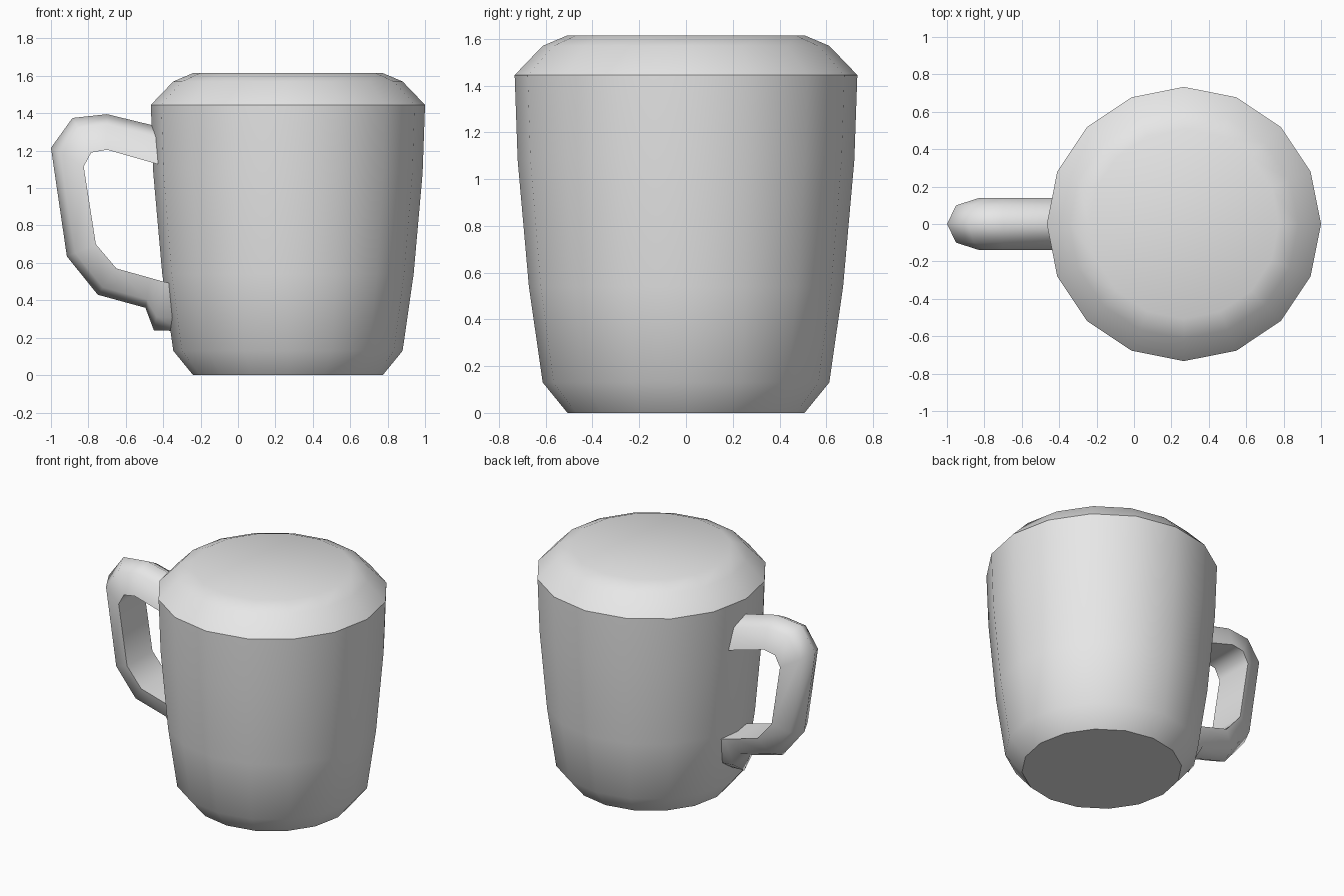
import bpy, bmesh, math

cube = bpy.data.objects.get("Cube")
if cube:
    bpy.data.objects.remove(cube, do_unlink=True)

grey = bpy.data.materials.new("plain grey")
grey.use_nodes = True
colour = (0.8, 0.8, 0.8, 1)
grey.diffuse_color = colour
for node in grey.node_tree.nodes:
    if node.type == 'BSDF_PRINCIPLED':
        node.inputs["Base Color"].default_value = colour


def loft(name, rings, smooth_angle):
    """Skin closed rings of points, cap both ends and shade."""
    bm = bmesh.new()
    loops = [[bm.verts.new(p) for p in ring] for ring in rings]
    for a, b in zip(loops, loops[1:]):
        for i in range(len(a)):
            j = (i + 1) % len(a)
            bm.faces.new((a[i], a[j], b[j], b[i]))
    bm.faces.new(loops[0][::-1])
    bm.faces.new(loops[-1])
    bmesh.ops.recalc_face_normals(bm, faces=bm.faces)
    mesh = bpy.data.meshes.new(name)
    bm.to_mesh(mesh)
    bm.free()
    mesh.materials.append(grey)
    obj = bpy.data.objects.new(name, mesh)
    bpy.context.collection.objects.link(obj)
    bpy.ops.object.select_all(action='DESELECT')
    obj.select_set(True)
    bpy.context.view_layer.objects.active = obj
    bpy.ops.object.shade_smooth_by_angle(angle=math.radians(smooth_angle))
    return obj


# Mug body with its domed, closed top: (radius, height)
SIDES, CENTRE_X = 16, 0.267
profile = [(0.507, 0), (0.613, 0.13), (0.672, 0.54), (0.72, 1.08),
           (0.733, 1.445), (0.613, 1.57), (0.507, 1.615)]
turns = [math.tau * i / SIDES for i in range(SIDES)]
loft("mug_body",
     [[(CENTRE_X + r * math.cos(t), r * math.sin(t), z) for t in turns]
      for r, z in profile], 38)

# Handle: outer ridge and inner flat (x, z) pairs, top end to bottom end
stations = [((-0.35, 1.31), (-0.35, 1.105)),
            ((-0.70, 1.395), (-0.70, 1.205)),
            ((-0.885, 1.375), (-0.785, 1.19)),
            ((-1.0, 1.215), (-0.825, 1.115)),
            ((-0.915, 0.635), (-0.76, 0.70)),
            ((-0.75, 0.43), (-0.65, 0.57)),
            ((-0.495, 0.36), (-0.47, 0.52)),
            ((-0.45, 0.24), (-0.40, 0.50)),
            ((-0.30, 0.235), (-0.30, 0.475))]
# Five-sided section: (share of the way inwards, y)
section = [(0, 0), (0.28, 0.1), (1, 0.14), (1, -0.14), (0.28, -0.1)]
loft("handle",
     [[(o[0] + (n[0] - o[0]) * s, y, o[1] + (n[1] - o[1]) * s)
       for s, y in section] for o, n in stations], 60)
